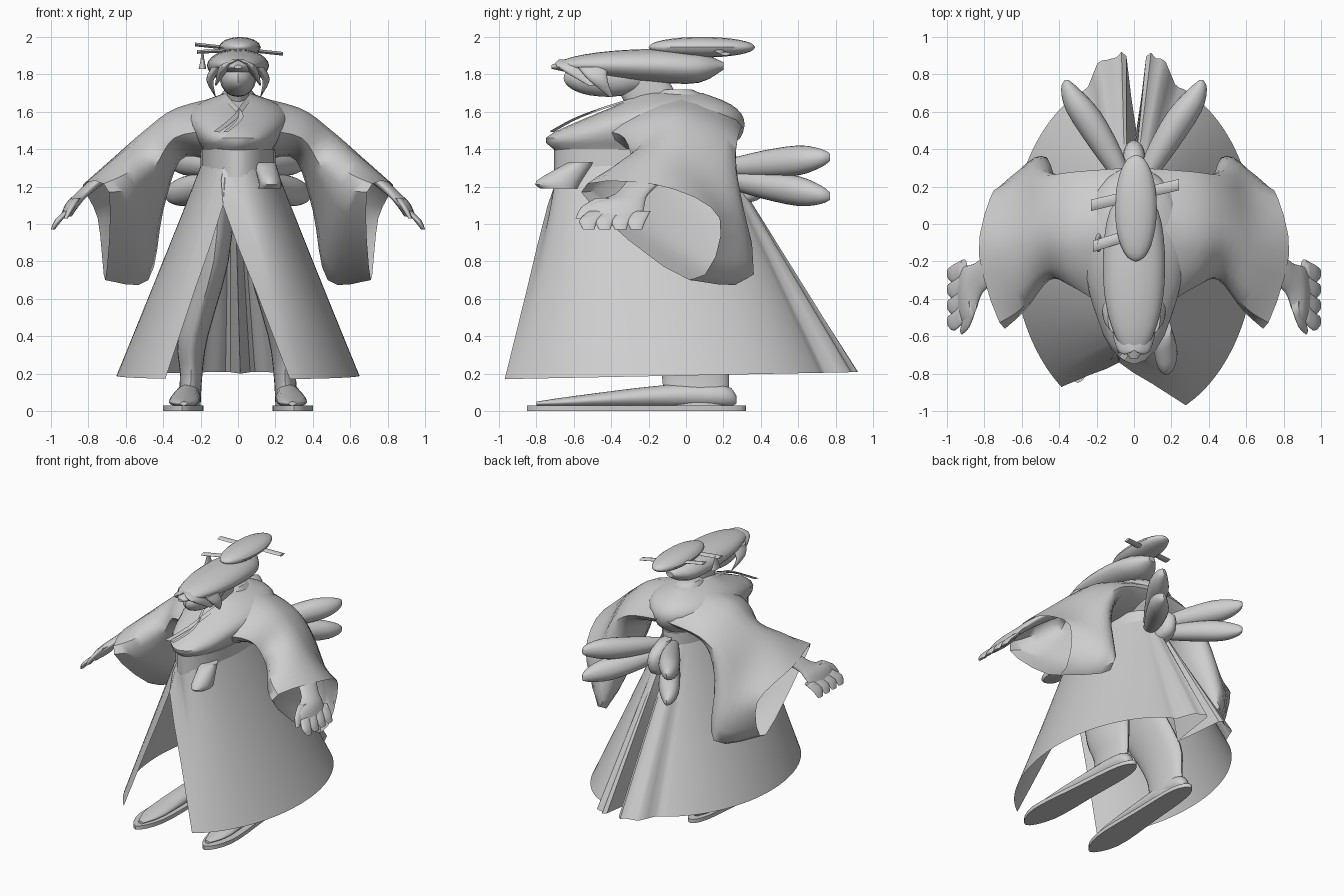
import bpy, bmesh
from math import sin, cos, pi
from mathutils import Vector

cube = bpy.data.objects.get("Cube")
if cube:
    bpy.data.objects.remove(cube)

grey = bpy.data.materials.new("plain grey")
grey.use_nodes = True
colour = (0.62, 0.62, 0.62, 1)
grey.diffuse_color = colour
grey.node_tree.nodes["Principled BSDF"].inputs["Base Color"].default_value = colour


def spline(points, steps, closed):
    """Smooth curve passing through every point."""
    pts = [Vector(p) for p in points]
    count = len(pts)
    pick = lambda i: pts[i % count] if closed else pts[max(0, min(count - 1, i))]
    out = []
    for i in range(count if closed else count - 1):
        before, start, end, after = (pick(i + k) for k in (-1, 0, 1, 2))
        leave, arrive = (end - before) / 2, (after - start) / 2
        for k in range(steps):
            t = k / steps
            ease = t * t * (3 - 2 * t)
            out.append(start.lerp(end, ease) + leave * t * (1 - t)**2 - arrive * t * t * (1 - t))
    return out if closed else out + [pts[-1]]


def loft(name, rings, closed=True, caps=True, steps=4):
    """Skin a smooth surface over a row of cross-sections."""
    rings = [spline(ring, steps, closed) for ring in rings]
    columns = [spline(column, steps, False) for column in zip(*rings)]
    bm = bmesh.new()
    grid = [[bm.verts.new(p) for p in row] for row in zip(*columns)]
    width = len(grid[0])
    for low, high in zip(grid, grid[1:]):
        for i in range(width if closed else width - 1):
            j = (i + 1) % width
            bm.faces.new((low[i], low[j], high[j], high[i]))
    if caps and closed:
        bm.faces.new(grid[0])
        bm.faces.new(grid[-1])
    bmesh.ops.recalc_face_normals(bm, faces=bm.faces)
    mesh = bpy.data.meshes.new(name)
    bm.to_mesh(mesh)
    bm.free()
    mesh.materials.append(grey)
    obj = bpy.data.objects.new(name, mesh)
    bpy.context.collection.objects.link(obj)
    bpy.ops.object.select_all(action="DESELECT")
    obj.select_set(True)
    bpy.context.view_layer.objects.active = obj
    bpy.ops.object.shade_smooth_by_angle(angle=0.8)


def tube(name, path, upright=True, side=1, steps=3):
    """Oval tube; each station is x, y, z, half-width, half-depth (or half-height)."""
    rings = []
    for x, y, z, wide, deep in path:
        ring = []
        for k in range(8):
            u, v = wide * cos(k * pi / 4), deep * sin(k * pi / 4)
            ring.append((side * (x + u), y + (v if upright else 0), z + (0 if upright else v)))
        rings.append(ring)
    loft(name, rings, steps=steps)


def ellipsoid(name, centre, size, upright=True, side=1):
    """Egg shape stacked along z, or along y when not upright."""
    x, y, z = centre
    wide, deep, high = size
    path = []
    for k in range(9):
        along, across = -cos(k * pi / 8), sin(k * pi / 8) + .02
        if upright:
            path.append((x, y, z + high * along, wide * across, deep * across))
        else:
            path.append((x, y + deep * along, z, wide * across, high * across))
    tube(name, path, upright, side, steps=2)


# Long open robe skirt, with box pleats at the back and a split at the front
waist, hem = [], []
segments = 64
for i in range(segments + 1):
    t = i / segments
    hem_angle = .64 + t * (2 * pi - 1.08)
    x, y = -.65 * sin(hem_angle), -.1 - .9 * cos(hem_angle)
    if y > 0:
        y += .1 if abs(x) < .2 else 0
        y -= .4 if abs(x) < .04 else 0
    else:
        y *= 1.06
    hem.append(Vector((x, y, .19 + y * .02)))
    waist_angle = 2 * pi * t + .4 * (2 * t - 1)**2
    waist.append(Vector((-.2 * sin(waist_angle), -.23 - .46 * cos(waist_angle), 1.31)))
split = [top.lerp(low, .18) for top, low in zip(waist, hem)]
split[0] = split[-1] = Vector((-.08, -.74, 1.1))
middle = [top.lerp(low, .5) for top, low in zip(split, hem)]
loft("robe_skirt", [waist, split, middle, hem], closed=False, steps=2)

# Upper robe, waist sash and its front knot
tube("upper_robe", [(0, -.24, 1.3, .19, .45), (0, -.25, 1.38, .18, .44),
                    (0, -.23, 1.46, .23, .52), (0, -.12, 1.56, .28, .43),
                    (0, -.06, 1.64, .22, .3), (0, -.08, 1.7, .07, .17)])
tube("waist_sash", [(0, -.24, z, .2, .465) for z in (1.25, 1.33, 1.4)])
tube("sash_front_fold", [(.17, -.68, 1.19, .06, .1), (.17, -.68, 1.23, .06, .12), (.14, -.56, 1.33, .06, .07)])
tube("back_collar", [(0, 0, 1.6, .16, .28), (0, -.04, 1.68, .1, .16), (0, -.05, 1.72, .07, .08)])

# Crossed collar bands
for side, end in ((1, -.1), (-1, .08)):
    outer = [Vector(p) for p in ((side * .09, -.2, 1.68), (side * .06, -.33, 1.65),
                                 (0, -.56, 1.57), (side * end, -.71, 1.49))]
    shift = Vector((side * -.03, -.02, .005))
    loft("collar_band", [outer, [p + shift for p in outer]], closed=False)

for side in (1, -1):
    # Wide hanging sleeve: each section is top, back, bottom, front
    sections = [[(.05, 0, 1.69), (.04, .3, 1.52), (.18, -.1, 1.35), (.14, -.45, 1.5)],
                [(.33, -.06, 1.62), (.31, .28, 1.47), (.31, 0, 1.34), (.34, -.33, 1.46)],
                [(.5, -.08, 1.5), (.47, .26, 1.33), (.4, .16, 1.07), (.45, -.3, 1.3)],
                [(.66, -.12, 1.36), (.6, .26, 1.06), (.48, .31, .7), (.58, -.46, 1.19)],
                [(.83, -.16, 1.21), (.75, .18, 1.03), (.71, .02, .7), (.69, -.56, 1.17)]]
    loft("sleeve", [[(side * x, y, z) for x, y, z in s] for s in sections], caps=False)

    # Forearm, palm, fingers and thumb
    tube("forearm", [(.5, -.05, 1.38, .05, .12), (.72, -.2, 1.25, .05, .1),
                     (.83, -.29, 1.16, .04, .09), (.88, -.37, 1.11, .04, .15),
                     (.92, -.38, 1.04, .03, .15)], side=side)
    for k in range(4):
        y = -.52 + k * .085
        tube("finger", [(.91, y * .9, 1.07, .02, .05), (.96, y, 1.02, .02, .05),
                        (.99, y, .97, .01, .03)], side=side)
    tube("thumb", [(.86, -.42, 1.14, .02, .06), (.89, -.5, 1.09, .02, .06),
                   (.92, -.57, 1.03, .01, .02)], side=side)

    # Leg, foot and sandal
    tube("leg", [(.26, .05, 0.03, .06, .18), (.25, .05, .2, .06, .18), (.24, 0, .4, .08, .22),
                 (.13, -.15, .8, .08, .25), (.1, -.2, 1.2, .09, .25)], side=side)
    tube("foot", [(.29, -.8, .04, .02, .01), (.29, -.6, .05, .08, .03), (.27, -.1, .08, .07, .06),
                  (.26, .2, .08, .06, .06), (.26, .27, .06, .02, .02)], upright=False, side=side)
    outline = [(.2, -.65), (.3, -.85), (.4, -.65), (.37, -.2), (.33, .2), (.26, .32), (.19, .2), (.19, -.2)]
    loft("sandal_sole", [[(side * x, y, z) for x, y in outline] for z in (0, .03)])

    # Back bow: an upper and a lower loop on each side
    for name, height, slope in (("upper_bow_loop", 1.3, .1), ("lower_bow_loop", 1.24, -.16)):
        loop = [(.04, .2, .04, .04), (.15, .4, .08, .07), (.27, .6, .09, .08),
                (.34, .72, .05, .05), (.36, .77, .01, .02)]
        tube(name, [(x, y, height + slope * (y - .2), wide, high) for x, y, wide, high in loop],
             upright=False, side=side)

    # Loose hair locks and swept fringe framing the face
    tube("hair_lock", [(.11, -.5, 1.84, .03, .08), (.15, -.47, 1.77, .02, .05),
                       (.12, -.4, 1.68, .002, .01)], side=side)
    tube("fringe", [(.01, -.64, 1.88, .02, .04), (.07, -.62, 1.84, .03, .07),
                    (.12, -.5, 1.74, .004, .02)], side=side)

tube("bow_knot", [(0, .24, 1.1, .03, .04), (0, .33, 1.15, .06, .09),
                  (0, .34, 1.28, .06, .1), (0, .26, 1.36, .04, .06)])

# Head, hair, bun and pins
tube("neck", [(0, -.15, 1.6, .06, .15), (0, -.25, 1.78, .06, .15)])
ellipsoid("face", (0, -.42, 1.78), (.095, .23, .1))
tube("swept_hair", [(0, -.72, 1.84, .02, .01), (0, -.6, 1.85, .1, .045), (0, -.4, 1.85, .155, .075),
                    (0, -.15, 1.845, .165, .09), (0, .07, 1.835, .13, .08),
                    (0, .2, 1.845, .03, .02)], upright=False)
ellipsoid("hair_bun", (.01, .085, 1.945), (.11, .285, .054), upright=False)


def pin(name, start, end):
    corners = [Vector(c) for c in ((0, -.03, 0), (0, 0, .01), (0, .03, 0), (0, 0, -.01))]
    loft(name, [[Vector(p) + corner for corner in corners] for p in (start, end)], steps=2)


pin("long_hair_pin", (-.23, .1, 1.96), (.24, .21, 1.91))
pin("short_hair_pin", (-.22, -.12, 1.92), (0, -.05, 1.93))
tube("pin_tassel", [(-.19, -.1, 1.93, .004, .01), (-.19, -.1, 1.88, .01, .03), (-.19, -.1, 1.83, .02, .05)])
